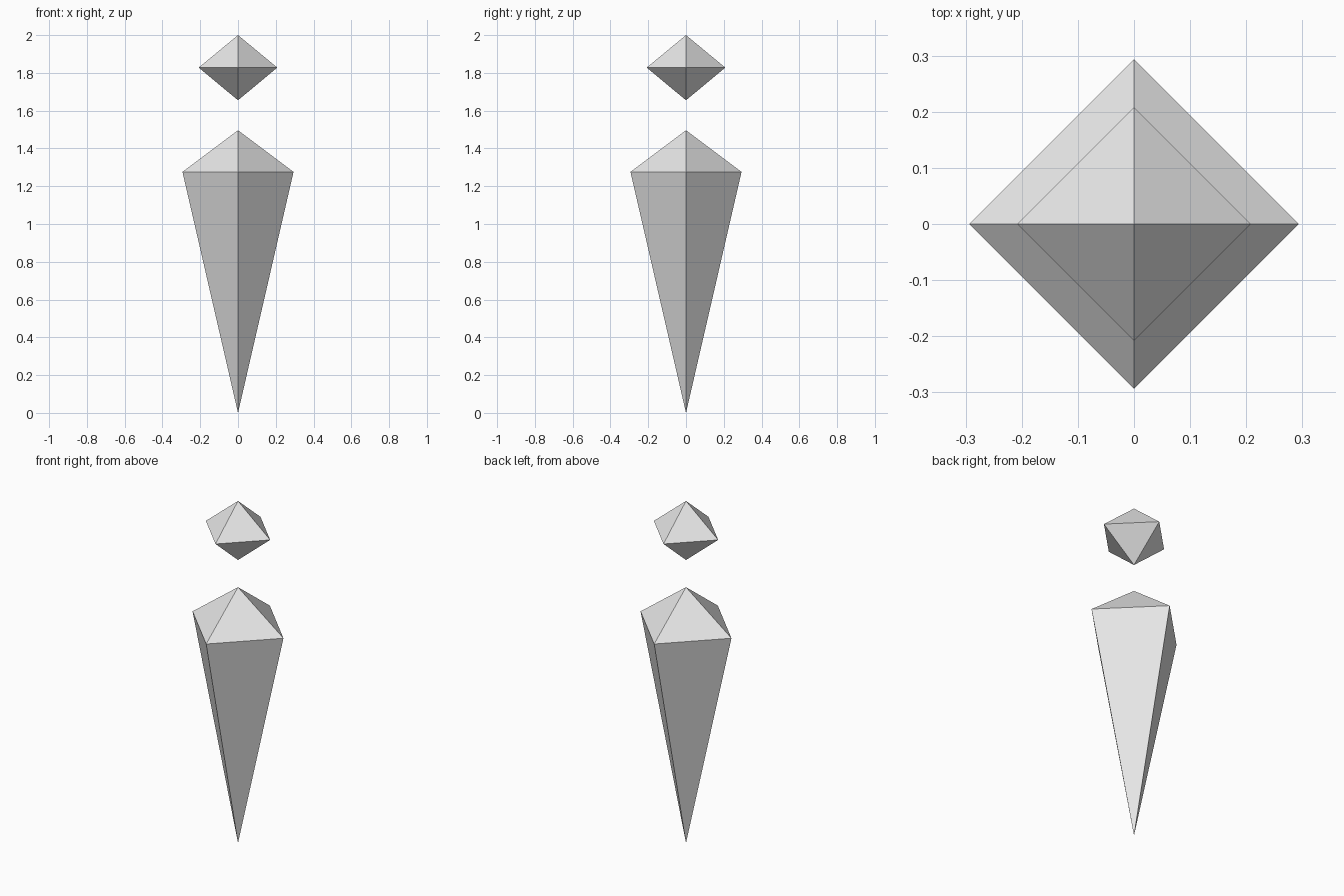
import bpy, bmesh, math

if "Cube" in bpy.data.objects:
    bpy.data.objects.remove(bpy.data.objects["Cube"])

grey = bpy.data.materials.new("light grey")
grey.diffuse_color = (0.8, 0.8, 0.8, 1)
grey.use_nodes = True
grey.node_tree.nodes["Principled BSDF"].inputs["Base Color"].default_value = grey.diffuse_color


def bipyramid(name, bottom, middle, top, radius, sides=4):
    """Closed double pyramid with corners on the x and y axes."""
    bm = bmesh.new()
    low = bm.verts.new((0, 0, bottom))
    high = bm.verts.new((0, 0, top))
    angles = [2 * math.pi * i / sides for i in range(sides)]
    ring = [bm.verts.new((radius * math.cos(a), radius * math.sin(a), middle)) for a in angles]
    for a, b in zip(ring, ring[1:] + ring[:1]):
        bm.faces.new((a, b, high))
        bm.faces.new((b, a, low))
    mesh = bpy.data.meshes.new(name)
    bm.to_mesh(mesh)
    bm.free()
    mesh.materials.append(grey)
    obj = bpy.data.objects.new(name, mesh)
    bpy.context.collection.objects.link(obj)
    return obj


# Long tapering body and the floating gem above it
bipyramid("body_spike", 0.0, 1.276, 1.496, 0.294)
bipyramid("floating_head", 1.655, 1.828, 2.0, 0.208)
